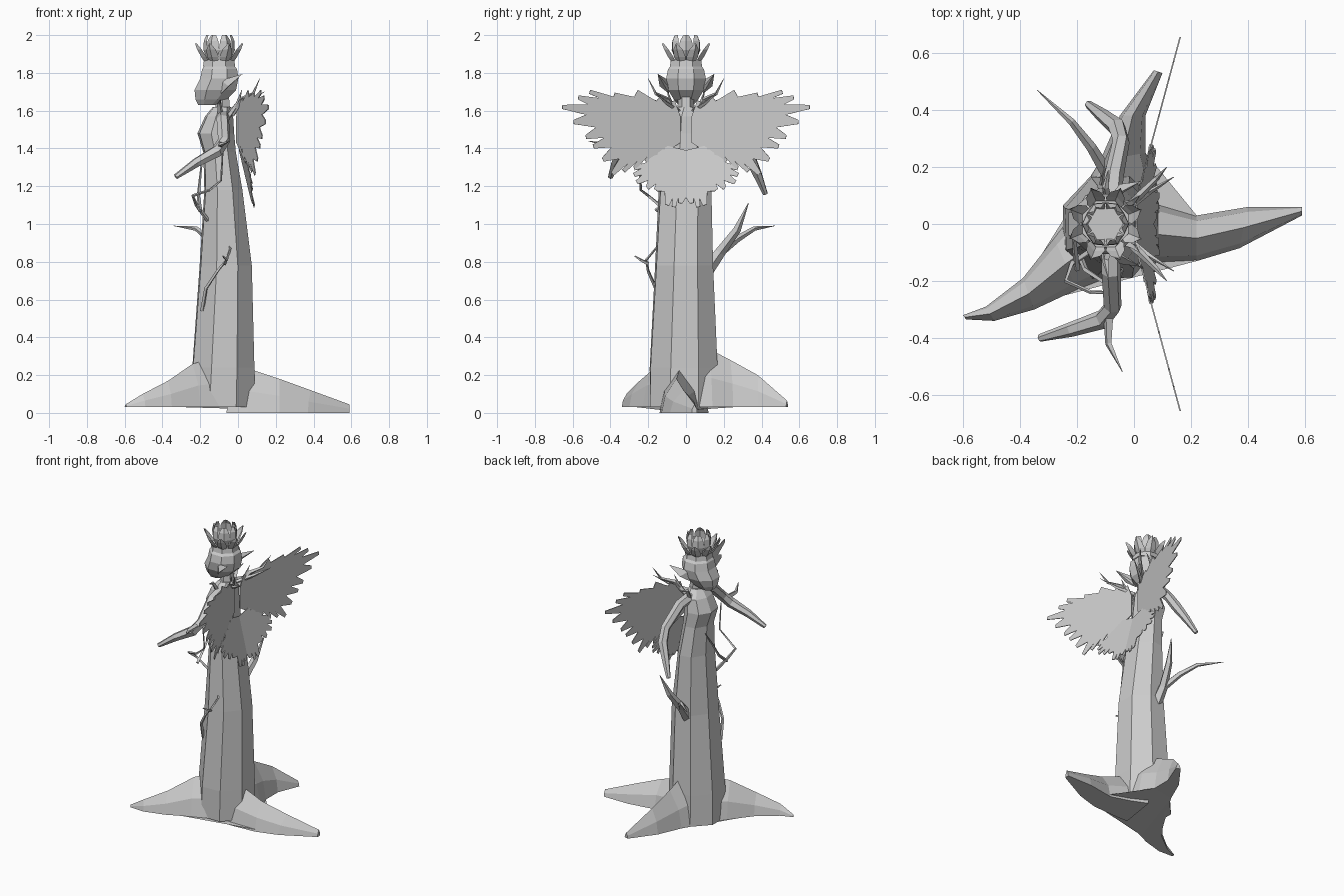
import bpy, bmesh, math
from mathutils import Vector as V

mat = bpy.data.materials.new("pale grey")
mat.diffuse_color = (0.6, 0.6, 0.6, 1)


def make(name, verts, faces):
    me = bpy.data.meshes.new(name)
    me.from_pydata([tuple(v) for v in verts], [], faces)
    bm = bmesh.new()
    bm.from_mesh(me)
    bmesh.ops.recalc_face_normals(bm, faces=bm.faces)
    bm.to_mesh(me)
    bm.free()
    me.materials.append(mat)
    ob = bpy.data.objects.new(name, me)
    bpy.context.collection.objects.link(ob)
    return ob


def loft(name, rings):
    n = len(rings[0])
    verts = [p for r in rings for p in r]
    faces = [(i * n + j, i * n + (j + 1) % n, (i + 1) * n + (j + 1) % n, (i + 1) * n + j)
             for i in range(len(rings) - 1) for j in range(n)]
    faces += [tuple(range(n)), tuple(range(len(verts) - n, len(verts)))]
    return make(name, verts, faces)


def stack(name, rows, n, twist=0.0):
    """Rows of (z, x_min, x_max, y_min, y_max) lofted as n-sided ovals."""
    rings = []
    for k, (z, xa, xb, ya, yb) in enumerate(rows):
        ring = []
        for j in range(n):
            a = 2 * math.pi * (j + 0.5) / n + twist * k
            s = 1 / math.cos(math.pi / n)
            ring.append(((xa + xb) / 2 + (xb - xa) / 2 * s * math.cos(a),
                         (ya + yb) / 2 + (yb - ya) / 2 * s * math.sin(a), z))
        rings.append(ring)
    return loft(name, rings)


def tube(name, path, radii, n=5):
    path = [V(p) for p in path]
    rings = []
    for i, p in enumerate(path):
        d = (path[min(i + 1, len(path) - 1)] - path[max(i - 1, 0)]).normalized()
        u = d.cross(V((0.9, 0.1, 0.42))).normalized()
        w = d.cross(u)
        rings.append([p + radii[i] * (u * math.cos(6.2832 * j / n) + w * math.sin(6.2832 * j / n))
                      for j in range(n)])
    return loft(name, rings)


# Trunk and torso
stack("trunk", [(0.03, -0.25, 0.09, -0.19, 0.17), (0.24, -0.24, 0.085, -0.19, 0.165),
                (0.78, -0.2, 0.07, -0.16, 0.14), (1.18, -0.175, 0.02, -0.14, 0.13),
                (1.38, -0.18, -0.015, -0.11, 0.11), (1.48, -0.21, -0.025, -0.11, 0.11),
                (1.57, -0.17, -0.03, -0.10, 0.10), (1.62, -0.13, -0.04, -0.05, 0.05)], 8, 0.03)
stack("neck", [(1.58, -0.12, -0.04, -0.04, 0.04), (1.70, -0.12, -0.05, -0.035, 0.035)], 6)

# Roots: rows of left and right ground points and ridge height
roots = [(0.0, [(-0.02, 0.12, -0.06, -0.14, 0.30), (0.09, 0.07, 0.05, -0.14, 0.23),
                (0.22, 0.03, 0.22, -0.13, 0.18), (0.40, 0.06, 0.37, -0.085, 0.12),
                (0.59, 0.06, 0.59, 0.03, 0.045)]),
         (0.03, [(-0.22, 0.0, 0.09, 0.0, 0.4), (-0.19, 0.1, 0.08, 0.14, 0.34),
                 (-0.12, 0.22, 0.04, 0.25, 0.28), (-0.05, 0.38, 0.04, 0.38, 0.20),
                 (0.07, 0.54, 0.10, 0.53, 0.065)]),
         (0.03, [(-0.02, -0.16, -0.18, 0.08, 0.30), (-0.20, -0.23, -0.28, -0.05, 0.26),
                 (-0.35, -0.30, -0.39, -0.19, 0.17), (-0.49, -0.34, -0.52, -0.29, 0.10),
                 (-0.59, -0.335, -0.6, -0.32, 0.045)])]
for base, rows in roots:
    rings = []
    for lx, ly, rx, ry, h in rows:
        a, b = V((lx, ly, base)), V((rx, ry, base))
        up = V((0, 0, h - base))
        rings.append([a, a.lerp(b, 0.12) + up * 0.5, a.lerp(b, 0.5) + up,
                      a.lerp(b, 0.88) + up * 0.5, b])
    loft("root", rings)
# Web under the roots
make("root_web", [(0.22, -0.13, 0.015), (0.22, 0.03, 0.015), (0.04, 0.25, 0.03), (-0.12, 0.22, 0.03),
                  (-0.37, -0.18, 0.03), (-0.28, -0.26, 0.03)], [tuple(range(6))])

# Head with jutting face
stack("head", [(1.63, -0.21, -0.11, -0.04, 0.04), (1.66, -0.225, -0.06, -0.065, 0.065),
               (1.71, -0.23, -0.01, -0.095, 0.095), (1.77, -0.20, 0.002, -0.105, 0.105),
               (1.82, -0.19, -0.005, -0.095, 0.095), (1.86, -0.16, -0.04, -0.06, 0.06)], 8)

# Crown of petals
C = V((-0.1, 0, 0))


def petal(name, ang, rows):
    d, t = V((math.cos(ang), math.sin(ang), 0)), V((-math.sin(ang), math.cos(ang), 0))
    vs = []
    for r, z, w in rows:
        for s in (-1, 0, 1):
            vs.append(C + d * (r + (0.008 if s == 0 else -0.25 * w)) + t * (s * w) + V((0, 0, z)))
    fs = [(3 * i + j, 3 * i + j + 1, 3 * i + j + 4, 3 * i + j + 3)
          for i in range(len(rows) - 1) for j in (0, 1)]
    make(name, vs, fs)


stack("crown_band", [(1.835, -0.185, -0.015, -0.085, 0.085), (1.87, -0.18, -0.02, -0.08, 0.08)], 8)
for k in range(6):
    petal("inner_petal", k * math.pi / 3, [(0.05, 1.86, 0.02), (0.075, 1.92, 0.038),
                                           (0.073, 1.97, 0.032), (0.06, 2.0, 0.014)])
for k in range(8):
    petal("outer_petal", (k + 0.5) * math.pi / 4, [(0.07, 1.85, 0.02), (0.095, 1.885, 0.034),
                                                   (0.118, 1.925, 0.026), (0.13, 1.955, 0.004)])


# Wings: feather tips as (y, z), notches pulled towards the wing root
def fan(name, root, tips, pull, end, plane):
    outline = [root]
    for i, t in enumerate(tips):
        t = V(t)
        d = (t - V(root)).normalized()
        side = V((-d.y, d.x)) * 0.011
        outline += [t + side, t - side]
        if i < len(tips) - 1:
            outline.append(V(root).lerp((t + V(tips[i + 1])) / 2, pull))
    outline.append(end)
    for s in (-1, 1):
        me = make(name, [(plane(p[0], p[1]), s * p[0], p[1]) for p in outline], [tuple(range(len(outline)))])
        mod = me.modifiers.new("thickness", "SOLIDIFY")
        mod.thickness, mod.offset = 0.005, 0


fan("wing", (0.03, 1.57), [(0.07, 1.65), (0.15, 1.66), (0.26, 1.70), (0.38, 1.685), (0.51, 1.70),
                           (0.57, 1.67), (0.655, 1.62), (0.595, 1.54), (0.53, 1.46), (0.49, 1.41),
                           (0.44, 1.34), (0.39, 1.265), (0.33, 1.28), (0.27, 1.30), (0.21, 1.33)],
    0.84, (0.03, 1.43), lambda y, z: -0.015 + 0.27 * y)
fan("lower_wing", (0.0, 1.39), [(0.11, 1.405), (0.15, 1.385), (0.2, 1.34), (0.275, 1.295), (0.275, 1.26),
                                (0.26, 1.22), (0.205, 1.19), (0.16, 1.18), (0.10, 1.10), (0.065, 1.09),
                                (0.03, 1.11)],
    0.87, (0.0, 1.14), lambda y, z: 0.0 + 0.24 * (1.42 - z) + 0.1 * y)

# Ears, collar thorns and shoulder spikes, mirrored
for s in (-1, 1):
    make("ear", [(-0.09, s * 0.09, 1.76), (-0.09, s * 0.09, 1.69), (-0.05, s * 0.14, 1.73),
                 (0.025, s * 0.15, 1.795), (-0.06, s * 0.095, 1.73)],
         [(0, 2, 3), (1, 3, 2), (0, 1, 2), (0, 3, 4), (1, 4, 3), (0, 4, 1)])
    tube("shoulder_spike", [(-0.03, s * 0.05, 1.58), (0.02, s * 0.1, 1.66), (0.08, s * 0.16, 1.69),
                            (0.115, s * 0.2, 1.77)], [0.016, 0.014, 0.009, 0.001], 4)
    tube("collar_thorn", [(-0.05, s * 0.06, 1.57), (0.0, s * 0.08, 1.64), (0.02, s * 0.1, 1.71)],
         [0.014, 0.011, 0.001], 4)
    tube("collar_thorn", [(-0.04, s * 0.04, 1.6), (0.05, s * 0.11, 1.645), (0.14, s * 0.165, 1.70)],
         [0.013, 0.010, 0.001], 4)
    tube("side_thorn", [(-0.09, s * 0.08, 1.56), (-0.1, s * 0.13, 1.64), (-0.09, s * 0.19, 1.66)],
         [0.016, 0.012, 0.001], 4)

# Arms
tube("left_arm", [(-0.08, -0.07, 1.57), (-0.08, -0.17, 1.55), (-0.075, -0.29, 1.44), (-0.11, -0.335, 1.385),
                  (-0.22, -0.37, 1.325), (-0.33, -0.40, 1.25)], [0.035, 0.034, 0.032, 0.034, 0.026, 0.014], 6)
tube("right_arm", [(-0.08, 0.07, 1.57), (-0.07, 0.17, 1.55), (-0.045, 0.29, 1.43), (-0.06, 0.34, 1.35),
                   (-0.11, 0.38, 1.26), (-0.16, 0.42, 1.16)], [0.035, 0.034, 0.03, 0.032, 0.025, 0.014], 6)
tube("elbow_spike", [(-0.09, -0.31, 1.42), (-0.09, -0.42, 1.42), (-0.04, -0.52, 1.44)], [0.02, 0.012, 0.001], 4)

# Forked branch
tube("branch", [(-0.09, 0.1, 0.74), (-0.09, 0.18, 0.85), (-0.06, 0.27, 0.97), (-0.03, 0.33, 1.11)],
     [0.038, 0.03, 0.022, 0.002], 5)
tube("branch_fork", [(-0.09, 0.17, 0.84), (-0.15, 0.27, 0.92), (-0.22, 0.36, 0.975), (-0.34, 0.47, 0.99)],
     [0.024, 0.019, 0.013, 0.001], 5)

# Vines
vines = [[(-0.19, -0.11, 0.54), (-0.17, -0.16, 0.66), (-0.11, -0.2, 0.75), (-0.06, -0.21, 0.81),
          (-0.04, -0.16, 0.87), (-0.06, -0.13, 0.9)],
         [(-0.07, -0.2, 0.79), (-0.06, -0.24, 0.81), (-0.08, -0.27, 0.83)],
         [(-0.16, -0.1, 1.02), (-0.22, -0.14, 1.1), (-0.24, -0.2, 1.15), (-0.15, -0.24, 1.18),
          (-0.09, -0.24, 1.23), (-0.08, -0.27, 1.4)],
         [(-0.2, -0.16, 1.07), (-0.21, -0.06, 1.15), (-0.2, 0.0, 1.25), (-0.19, 0.06, 1.34)]]
for p in vines:
    n = len(p)
    tube("vine", p, [0.011 - 0.007 * i / (n - 1) for i in range(n)], 4)
